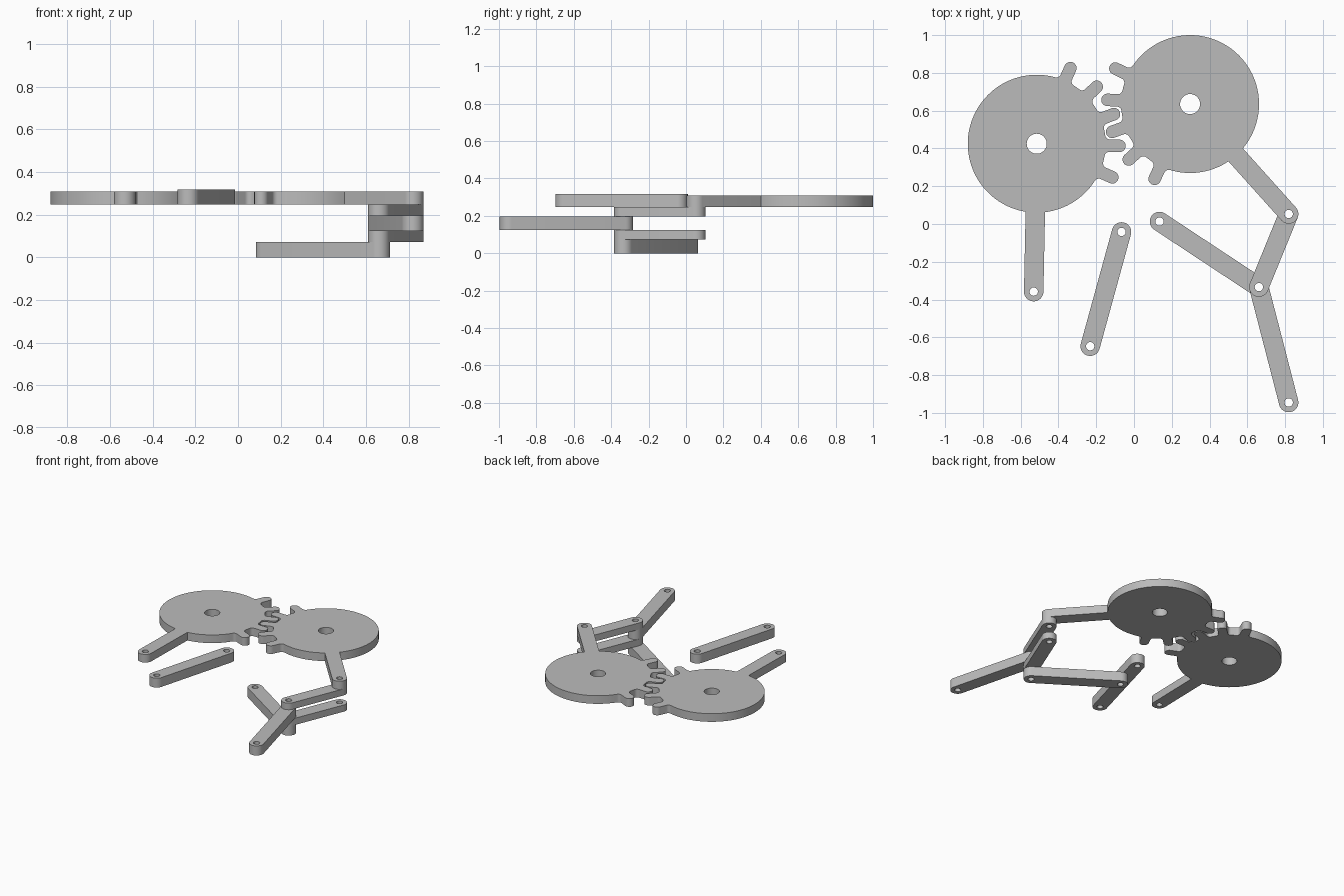
import bpy
import bmesh
from math import sin, cos, pi, radians, sqrt, atan2, degrees
from mathutils import Vector

cube = bpy.data.objects.get("Cube")
if cube:
    bpy.data.objects.remove(cube, do_unlink=True)

grey = bpy.data.materials.new("plain grey")
grey.use_nodes = True
COLOUR = (0.5, 0.5, 0.5, 1)
grey.diffuse_color = COLOUR
grey.node_tree.nodes["Principled BSDF"].inputs["Base Color"].default_value = COLOUR

DISC_R = 0.365      # gear body radius
BORE_R = 0.053      # gear centre hole
LINK_R = 0.0515     # half width of every bar
PIN_R = 0.022       # pin holes
TOOTH_R, TOOTH_REACH, FILLET = 0.033, 0.438, 0.025
PITCH = 22.5


def arc(centre, radius, start, end, steps):
    """Points along an arc, angles in radians."""
    return [Vector((centre[0] + radius * cos(start + (end - start) * i / steps),
                    centre[1] + radius * sin(start + (end - start) * i / steps)))
            for i in range(steps + 1)]


def circle(centre, radius, steps=32):
    return arc(centre, radius, 0, 2 * pi, steps)[:-1]


def plate(name, outline, holes, bottom, top):
    """Flat plate with holes, extruded between two heights."""
    bm = bmesh.new()
    for loop in [outline] + holes:
        verts = [bm.verts.new((p[0], p[1], bottom)) for p in loop]
        for i, v in enumerate(verts):
            bm.edges.new((verts[i - 1], v))
    bmesh.ops.triangle_fill(bm, use_beauty=True, edges=bm.edges[:], normal=(0, 0, 1))
    cap = bmesh.ops.extrude_face_region(bm, geom=bm.faces[:])["geom"]
    bmesh.ops.translate(bm, vec=(0, 0, top - bottom),
                        verts=[g for g in cap if isinstance(g, bmesh.types.BMVert)])
    bmesh.ops.recalc_face_normals(bm, faces=bm.faces[:])
    mesh = bpy.data.meshes.new(name)
    bm.to_mesh(mesh)
    bm.free()
    mesh.materials.append(grey)
    obj = bpy.data.objects.new(name, mesh)
    bpy.context.collection.objects.link(obj)
    bpy.ops.object.select_all(action="DESELECT")
    obj.select_set(True)
    bpy.context.view_layer.objects.active = obj
    bpy.ops.object.shade_smooth_by_angle(angle=radians(30))


def link(name, a, b, bottom, top):
    """Round-ended bar with a pin hole at each end."""
    a, b = Vector(a), Vector(b)
    t = atan2(b.y - a.y, b.x - a.x)
    outline = (arc(b, LINK_R, t - pi / 2, t + pi / 2, 20)
               + arc(a, LINK_R, t + pi / 2, t + 3 * pi / 2, 20))
    plate(name, outline, [circle(a, PIN_R), circle(b, PIN_R)], bottom, top)


def finger(reach, half, fillet):
    """Round-tipped finger along +x, with optional fillets into the disc."""
    v = half + fillet
    u = sqrt((DISC_R + fillet) ** 2 - v * v)
    if fillet:
        upper = arc((u, v), fillet, -pi / 2, -pi + atan2(v, u), 6)
    else:
        upper = [Vector((u, v))]
    lower = [Vector((p.x, -p.y)) for p in reversed(upper)]
    return lower + arc((reach, 0), half, -pi / 2, pi / 2, 16) + upper


def gear(name, centre, pin, first_tooth, bottom, top):
    """Disc with five teeth and one crank arm, drawn as a single outline."""
    centre, pin = Vector(centre), Vector(pin)
    arm = pin - centre
    features = [(first_tooth + PITCH * i, finger(TOOTH_REACH, TOOTH_R, FILLET))
                for i in range(5)]
    features.append((degrees(atan2(arm.y, arm.x)) % 360,
                     finger(arm.length, LINK_R, 0)))
    features.sort(key=lambda f: f[0] % 360)
    outline = []
    for i, (angle, pts) in enumerate(features):
        turn = radians(angle % 360)
        c, s = cos(turn), sin(turn)
        outline += [centre + Vector((p.x * c - p.y * s, p.x * s + p.y * c)) for p in pts]
        # rim of the disc up to the next finger
        nxt_angle, nxt_pts = features[(i + 1) % len(features)]
        start = turn + atan2(pts[-1].y, pts[-1].x)
        end = radians(nxt_angle % 360) + atan2(nxt_pts[0].y, nxt_pts[0].x)
        if end < start:
            end += 2 * pi
        steps = max(2, int((end - start) / radians(3)))
        outline += arc(centre, DISC_R, start, end, steps)[1:-1]
    plate(name, outline, [circle(centre, BORE_R, 40), circle(pin, PIN_R)], bottom, top)


# Stacked layer heights
Z = [0, 0.073, 0.124, 0.197, 0.247, 0.309]

# Pin positions
elbow, wrist = (0.819, 0.053), (0.661, -0.334)

# Meshing gears with crank arms
gear("right_gear", (-0.515, 0.425), (-0.531, -0.358), -24, Z[4], Z[5])
gear("left_gear", (0.297, 0.635), elbow, 154.6, Z[4], Z[5])

# Bars
link("loose_link", (-0.066, -0.042), (-0.232, -0.647), Z[4], 0.318)
link("upper_short_link", elbow, wrist, Z[3], Z[4])
link("long_link", wrist, (0.819, -0.945), Z[2], Z[3])
link("lower_short_link", elbow, wrist, Z[1], Z[2])
link("base_link", wrist, (0.135, 0.013), Z[0], Z[1])
